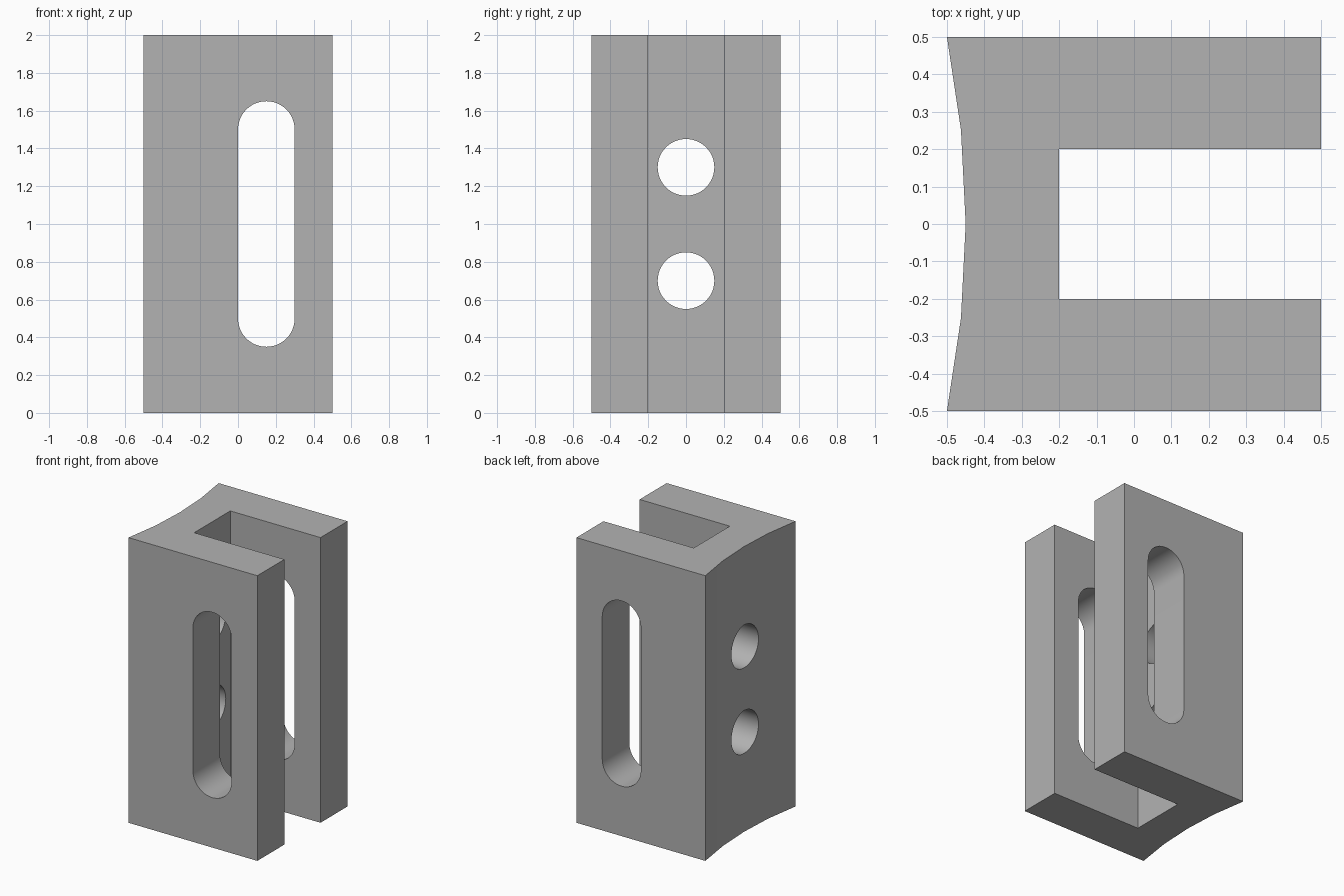
import bpy
import bmesh
import math
from mathutils import Matrix, Vector

cube = bpy.data.objects.get("Cube")
if cube:
    bpy.data.objects.remove(cube, do_unlink=True)

grey = bpy.data.materials.new("plain grey")
grey.use_nodes = True
colour = (0.448, 0.448, 0.448, 1)
grey.diffuse_color = colour
grey.node_tree.nodes["Principled BSDF"].inputs["Base Color"].default_value = colour


def prism(name, outline, depth, matrix=Matrix()):
    """Extrude a flat outline along its local z, then place it."""
    bm = bmesh.new()
    face = bm.faces.new([bm.verts.new((x, y, 0)) for x, y in outline])
    made = bmesh.ops.extrude_face_region(bm, geom=[face])["geom"]
    moved = [v for v in made if isinstance(v, bmesh.types.BMVert)]
    bmesh.ops.translate(bm, verts=moved, vec=Vector((0, 0, depth)))
    bmesh.ops.transform(bm, matrix=matrix, verts=bm.verts)
    bmesh.ops.recalc_face_normals(bm, faces=bm.faces)
    mesh = bpy.data.meshes.new(name)
    bm.to_mesh(mesh)
    bm.free()
    mesh.materials.append(grey)
    obj = bpy.data.objects.new(name, mesh)
    bpy.context.collection.objects.link(obj)
    return obj


def arc(cx, cy, r, start, end, steps):
    angles = [start + (end - start) * i / steps for i in range(steps + 1)]
    return [(cx + r * math.cos(a), cy + r * math.sin(a)) for a in angles]


# Channel body with a shallow concave back
radius = 2.525
half = math.asin(0.5 / radius)
hollow = arc(-0.45 - radius, 0, radius, half, -half, 4)
channel = [(0.5, -0.5), (0.5, -0.2), (-0.2, -0.2),
           (-0.2, 0.2), (0.5, 0.2), (0.5, 0.5)]
body = prism("channel_bracket", hollow + channel, 2)

# Long rounded slot through both side walls
slot = arc(0.15, 1.5, 0.15, 0, math.pi, 24) + arc(0.15, 0.5, 0.15, math.pi, 2 * math.pi, 24)
to_front = Matrix.Translation((0, 1, 0)) @ Matrix.Rotation(math.pi / 2, 4, "X")
cutters = [prism("slot_cutter", slot, 2, to_front)]

# Two round holes through the web
circle = arc(0, 0, 0.15, 0, 2 * math.pi, 48)[:-1]
for z in (0.7, 1.3):
    to_side = Matrix.Translation((-0.7, 0, z)) @ Matrix.Rotation(math.pi / 2, 4, "Y")
    cutters.append(prism("hole_cutter", circle, 0.7, to_side))

bpy.ops.object.select_all(action="DESELECT")
bpy.context.view_layer.objects.active = body
body.select_set(True)
for cutter in cutters:
    cutter.hide_render = True
    cut = body.modifiers.new("cut", "BOOLEAN")
    cut.operation = "DIFFERENCE"
    cut.solver = "EXACT"
    cut.object = cutter
    bpy.ops.object.modifier_apply(modifier=cut.name)
    bpy.data.objects.remove(cutter, do_unlink=True)

bpy.ops.object.shade_smooth_by_angle(angle=math.radians(30))
